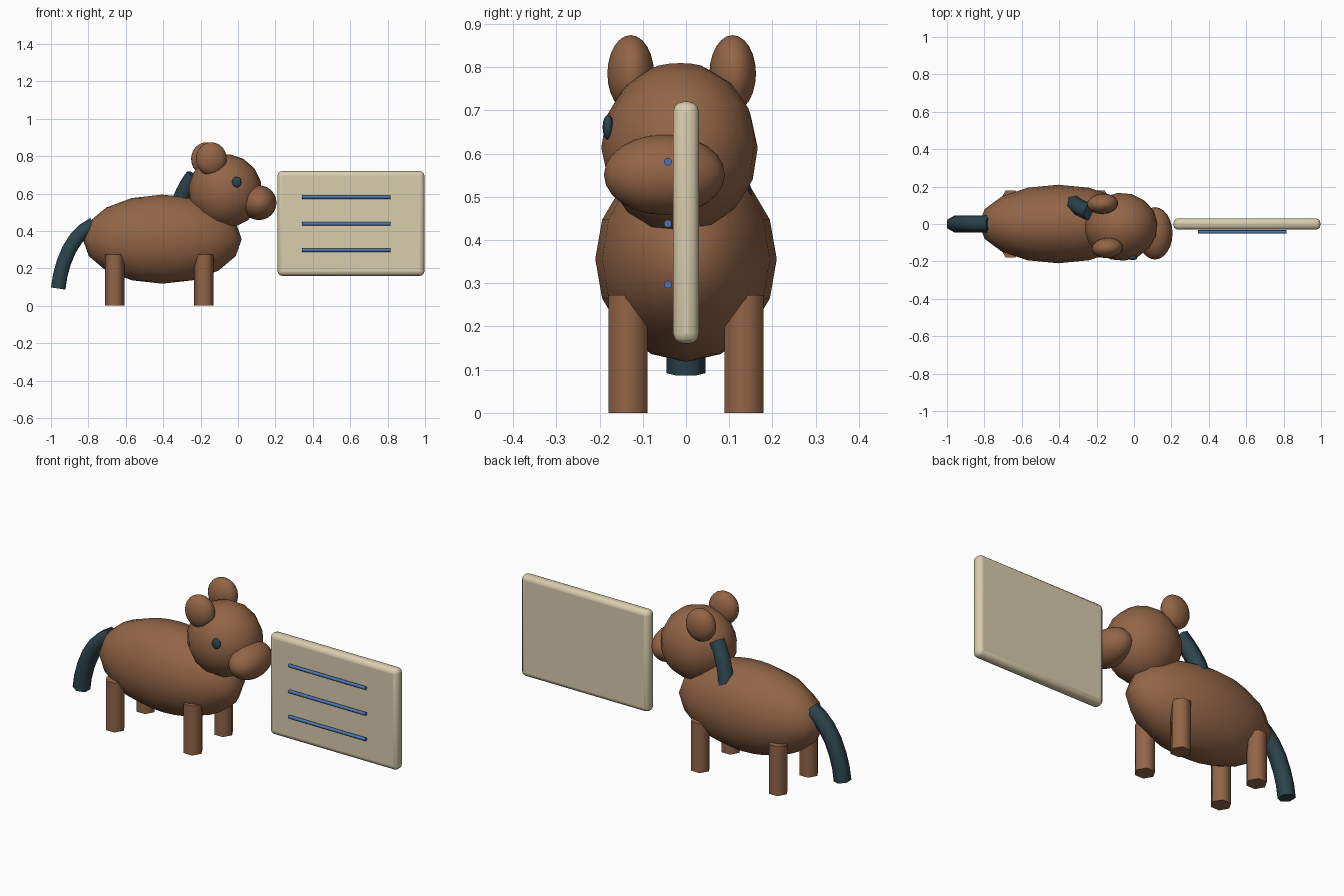
import bpy, bmesh, math
from mathutils import Vector

if "Cube" in bpy.data.objects:
    bpy.data.objects.remove(bpy.data.objects["Cube"])


def material(name, color):
    m = bpy.data.materials.new(name)
    m.diffuse_color = (*color, 1)
    m.use_nodes = True
    m.node_tree.nodes["Principled BSDF"].inputs["Base Color"].default_value = m.diffuse_color
    return m


BROWN = material("brown", (0.29, 0.13, 0.063))
TEAL = material("dark_teal", (0.026, 0.057, 0.074))
CREAM = material("cream", (0.70, 0.61, 0.42))
BLUE = material("blue", (0.075, 0.18, 0.44))


def finish(obj, name, mat, angle=40):
    obj.name = name
    obj.data.materials.append(mat)
    bpy.ops.object.select_all(action='DESELECT')
    obj.select_set(True)
    bpy.context.view_layer.objects.active = obj
    bpy.ops.object.shade_smooth_by_angle(angle=math.radians(angle))
    return obj


def ellipsoid(name, center, radii, mat, seg=24, rings=12, pitch=0.0, yaw=0.0):
    bpy.ops.mesh.primitive_uv_sphere_add(
        segments=seg, ring_count=rings, radius=1, location=center,
        rotation=(0, math.radians(pitch), math.radians(yaw)))
    obj = bpy.context.object
    obj.scale = radii
    return finish(obj, name, mat, 60)


def tube(name, points, radius, mat, side=(0, 1, 0), sides=6):
    """Capped tube swept along points; one corner lies toward the side vector."""
    pts = [Vector(p) for p in points]
    bm = bmesh.new()
    rows = []
    for i, p in enumerate(pts):
        t = (pts[min(i + 1, len(pts) - 1)] - pts[max(i - 1, 0)]).normalized()
        u = Vector(side)
        u = (u - t * u.dot(t)).normalized()
        v = t.cross(u)
        rows.append([bm.verts.new(p + radius * (u * math.cos(a) + v * math.sin(a)))
                     for a in (2 * math.pi * k / sides for k in range(sides))])
    for a, b in zip(rows, rows[1:]):
        for k in range(sides):
            n = (k + 1) % sides
            bm.faces.new((a[k], a[n], b[n], b[k]))
    bm.faces.new(rows[0])
    bm.faces.new(rows[-1])
    bmesh.ops.recalc_face_normals(bm, faces=bm.faces)
    mesh = bpy.data.meshes.new(name)
    bm.to_mesh(mesh)
    bm.free()
    obj = bpy.data.objects.new(name, mesh)
    bpy.context.collection.objects.link(obj)
    return finish(obj, name, mat, 61)


# Body and head
ellipsoid("body", (-0.405, 0, 0.356), (0.425, 0.21, 0.238), BROWN, 16, 8)
ellipsoid("head", (-0.068, -0.015, 0.613), (0.198, 0.182, 0.198), BROWN, 16, 8, pitch=-15, yaw=6)
ellipsoid("muzzle", (0.112, -0.05, 0.551), (0.094, 0.14, 0.093), BROWN)

# Ears and eye
ellipsoid("far_ear", (-0.168, 0.108, 0.785), (0.083, 0.054, 0.089), BROWN, yaw=4)
ellipsoid("near_ear", (-0.143, -0.128, 0.785), (0.083, 0.054, 0.089), BROWN, yaw=4)
ellipsoid("eye", (-0.007, -0.18, 0.661), (0.025, 0.013, 0.029), TEAL, 16, 8)

# Legs
for x, end in ((-0.182, "front"), (-0.66, "rear")):
    for y, lr in ((-0.134, "right"), (0.134, "left")):
        tube(f"{end}_{lr}_leg", [(x, y, 0), (x, y, 0.273)], 0.052, BROWN, side=(1, 0, 0))

# Tail and mane
tube("tail", [(-0.77, 0, 0.435), (-0.82, 0, 0.405), (-0.865, 0, 0.36), (-0.903, 0, 0.30),
              (-0.932, 0, 0.23), (-0.951, 0, 0.16), (-0.961, 0, 0.092)], 0.045, TEAL)
tube("mane", [(-0.235, 0.062, 0.695), (-0.263, 0.074, 0.655), (-0.29, 0.088, 0.605),
              (-0.313, 0.102, 0.55), (-0.325, 0.112, 0.50)], 0.045, TEAL, side=(0.4, 1, 0))

# Sign board with rounded edges
bpy.ops.mesh.primitive_cube_add(size=1, location=(0.604, 0, 0.44))
board = bpy.context.object
board.scale = (0.785, 0.06, 0.56)
bpy.ops.object.transform_apply(location=False, rotation=False, scale=True)
bev = board.modifiers.new("rounded_edges", 'BEVEL')
bev.width, bev.segments = 0.024, 3
finish(board, "board", CREAM, 40)

# Raised lines on the board
for i, z in enumerate((0.297, 0.438, 0.581)):
    tube(f"board_line_{i + 1}", [(0.342, -0.042, z), (0.815, -0.042, z)], 0.009, BLUE, sides=12)
